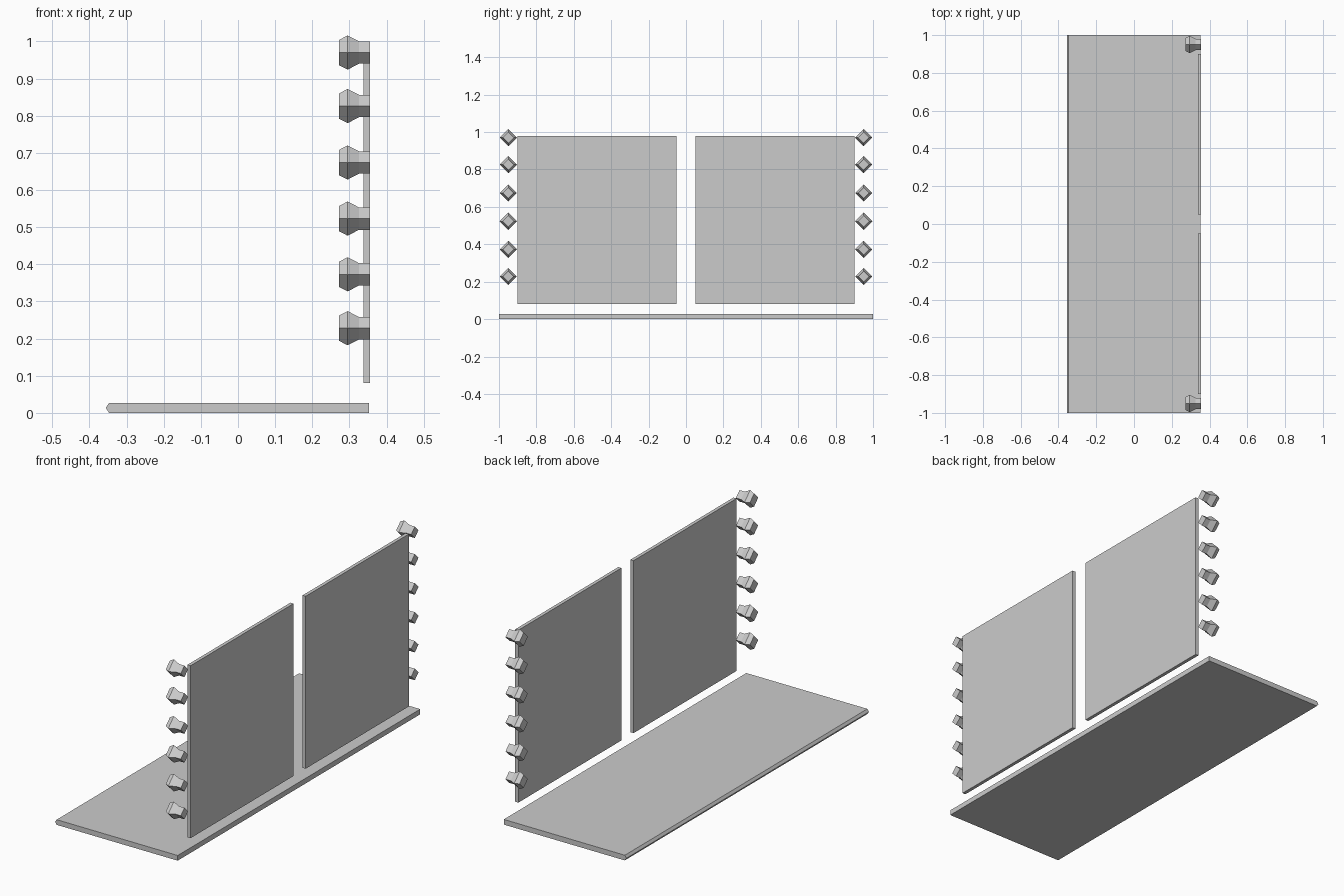
import bpy
import math

if "Cube" in bpy.data.objects:
    bpy.data.objects.remove(bpy.data.objects["Cube"])


def make_object(name, verts, faces):
    mesh = bpy.data.meshes.new(name)
    mesh.from_pydata(verts, [], faces)
    mesh.update()
    obj = bpy.data.objects.new(name, mesh)
    bpy.context.collection.objects.link(obj)
    return obj


def loft(name, rings):
    """Closed solid through equal-sized rings of points, ordered along +axis."""
    n = len(rings[0])
    verts = [p for ring in rings for p in ring]
    faces = [(k * n + i, k * n + (i + 1) % n, (k + 1) * n + (i + 1) % n, (k + 1) * n + i)
             for k in range(len(rings) - 1) for i in range(n)]
    faces.append(tuple(reversed(range(n))))
    faces.append(tuple(range((len(rings) - 1) * n, len(rings) * n)))
    return make_object(name, verts, faces)


def extrude_y(name, profile, y0, y1):
    """Extrude an x-z profile (clockwise seen from +y's back) along y."""
    return loft(name, [[(x, y, z) for x, z in profile] for y in (y0, y1)])


# Base board with a pointed edge on the -x side
extrude_y("base_board",
          [(-0.356, 0.0135), (-0.347, 0.027), (0.352, 0.027), (0.352, 0.0), (-0.347, 0.0)],
          -1.0, 1.0)

# Two upright panels
panel = [(0.338, 0.08), (0.338, 0.98), (0.356, 0.98), (0.356, 0.08)]
for side, y0, y1 in (("left", -0.90, -0.05), ("right", 0.05, 0.90)):
    extrude_y("panel_" + side, panel, y0, y1)

# Columns of four-sided knobs: (x, radius) profile turned about the x axis
knob = [(0.272, 0.034), (0.295, 0.046), (0.326, 0.03), (0.356, 0.03)]
heights = [0.228, 0.373, 0.674 - 0.151, 0.674, 0.826, 0.97]
for side, y in (("left", -0.95), ("right", 0.95)):
    for i, z in enumerate(heights):
        rings = [[(x, y + r * math.cos(a * math.pi / 2), z + r * math.sin(a * math.pi / 2))
                  for a in range(4)] for x, r in knob]
        loft(f"knob_{side}_{i + 1}", rings)
